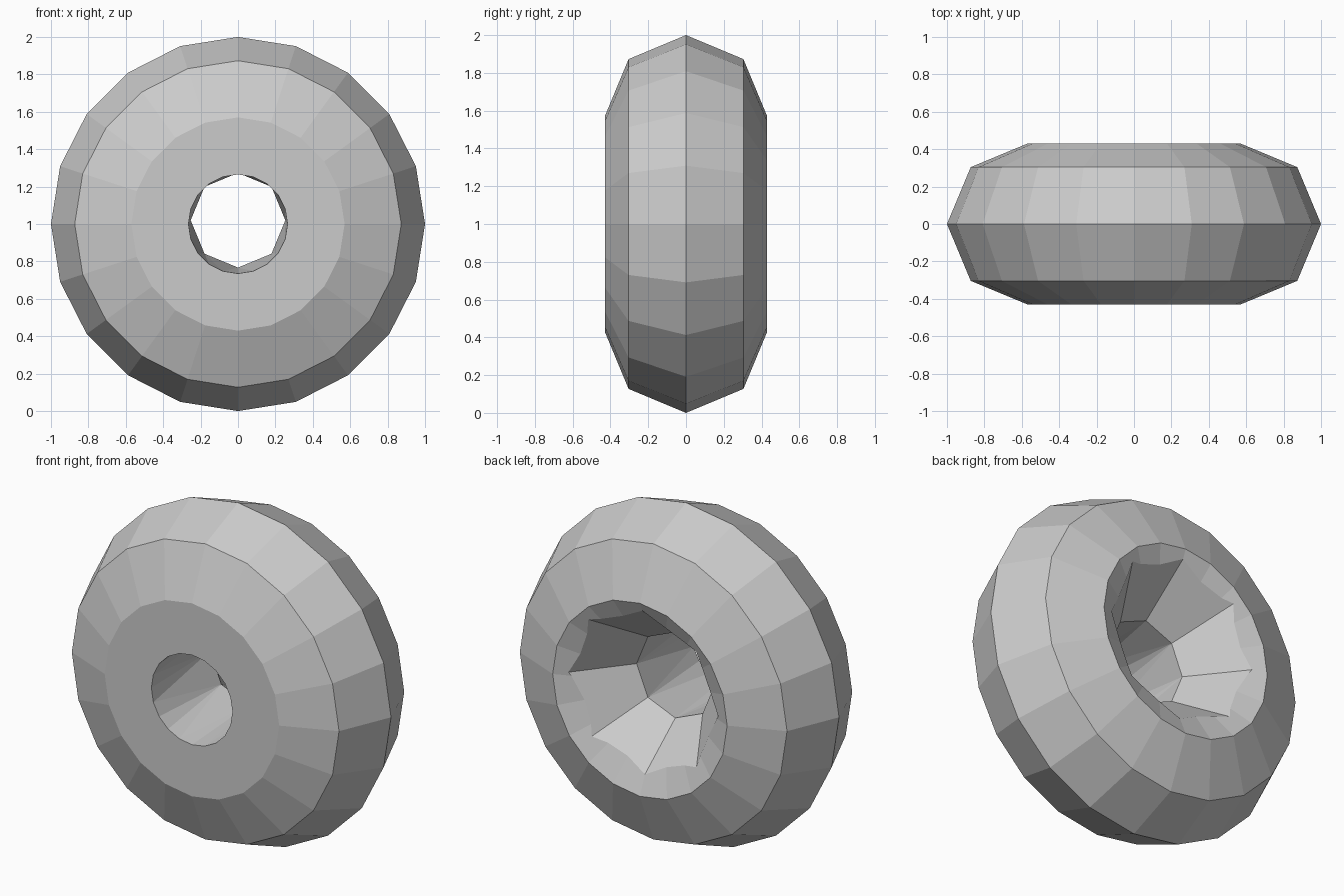
import bpy, bmesh
from math import sin, cos, pi

if "Cube" in bpy.data.objects:
    bpy.data.objects.remove(bpy.data.objects["Cube"])


def ring(bm, sides, r, y, z=1.0):
    # polygon around the y axis, first corner at the top
    return [bm.verts.new((r * sin(2 * pi * i / sides), y, z + r * cos(2 * pi * i / sides)))
            for i in range(sides)]


def skin(bm, a, b):
    n = len(a)
    for i in range(n):
        j = (i + 1) % n
        bm.faces.new((a[i], a[j], b[j], b[i]))


def finish(bm, name):
    bmesh.ops.recalc_face_normals(bm, faces=bm.faces[:])
    me = bpy.data.meshes.new(name)
    bm.to_mesh(me)
    bm.free()
    ob = bpy.data.objects.new(name, me)
    bpy.context.collection.objects.link(ob)
    return ob


# wheel body: flat front, eight-sided tyre section, dished back
profile = [(0.57, -0.43), (0.873, -0.304), (1.0, 0.0),
           (0.873, 0.304), (0.57, 0.43), (0.267, 0.304)]
bm = bmesh.new()
rings = [ring(bm, 20, r, y) for r, y in profile]
for a, b in zip(rings, rings[1:]):
    skin(bm, a, b)
bm.faces.new(rings[0])
bm.faces.new(rings[-1])
wheel = finish(bm, "wheel")

# hub cutter: round bore in front, turning into an octagonal funnel at the back
bm = bmesh.new()
entry = ring(bm, 20, 0.265, -0.6)
bore = ring(bm, 20, 0.265, -0.431)
throat = ring(bm, 8, 0.253, 0.1, 1.02)
mouth = ring(bm, 8, 0.65, 0.6, 1.02)
skin(bm, entry, bore)
skin(bm, throat, mouth)
bm.faces.new(entry)
bm.faces.new(mouth)


def loop_edges(loop):
    return [bm.edges.get((loop[i - 1], loop[i])) for i in range(len(loop))]


bmesh.ops.bridge_loops(bm, edges=loop_edges(bore) + loop_edges(throat))
bmesh.ops.triangulate(bm, faces=[f for f in bm.faces if len(f.verts) == 4
                                 and any(v in bore for v in f.verts)
                                 and any(v in throat for v in f.verts)])
cutter = finish(bm, "hub_cutter")
cutter.hide_render = True

# cut the hub and bake the result
mod = wheel.modifiers.new("hub_hole", 'BOOLEAN')
mod.operation = 'DIFFERENCE'
mod.solver = 'EXACT'
mod.object = cutter
bpy.context.view_layer.objects.active = wheel
wheel.select_set(True)
bpy.ops.object.modifier_apply(modifier=mod.name)
bpy.data.objects.remove(cutter, do_unlink=True)
